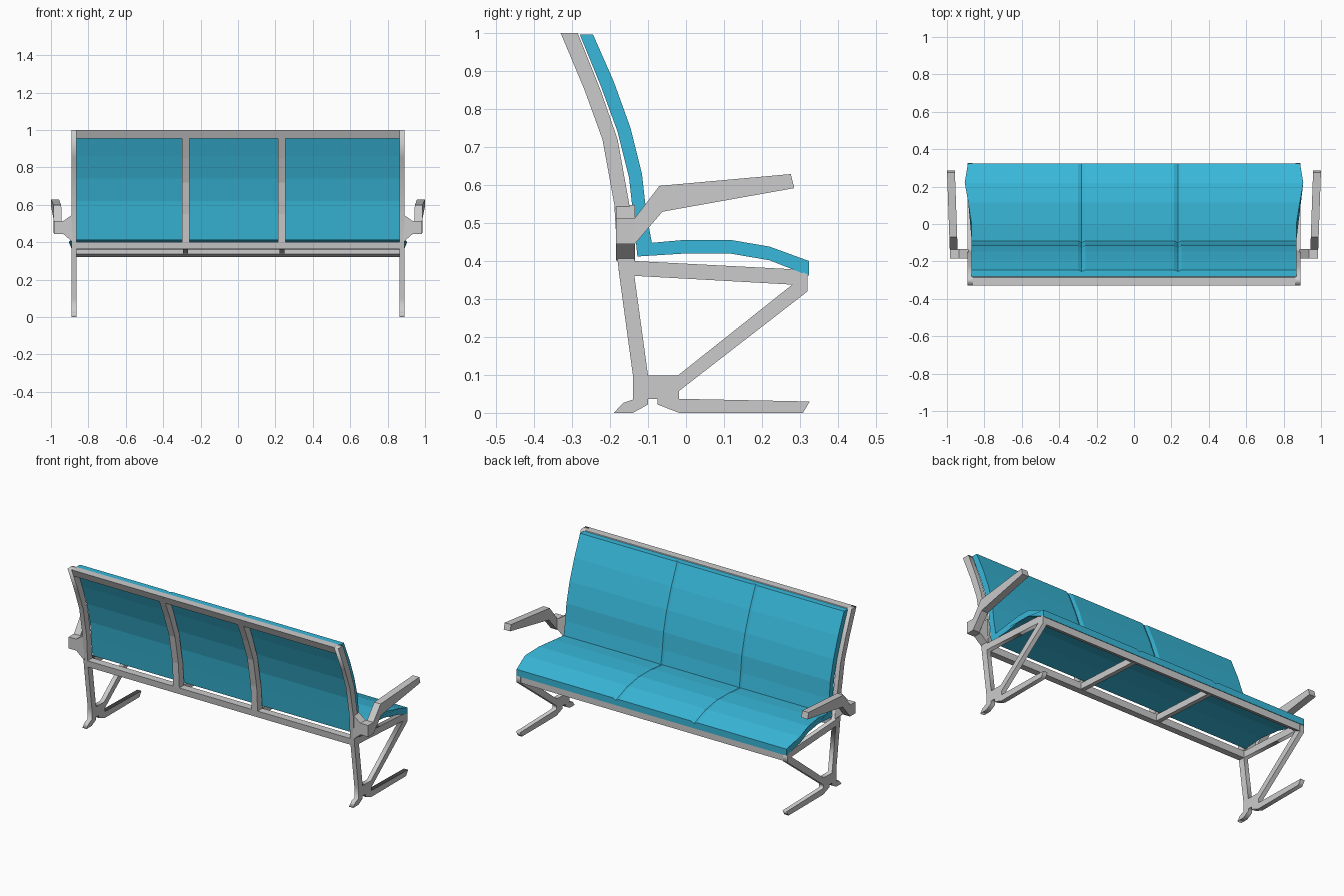
import bpy, bmesh, math

if "Cube" in bpy.data.objects:
    bpy.data.objects.remove(bpy.data.objects["Cube"])

# Profiles are (y, z) points
BACK_REAR = [(-0.18, 0.40), (-0.189, 0.55), (-0.22, 0.72), (-0.267, 0.85), (-0.33, 1.0)]
BACK_FRONT = [(-0.285, 1.0), (-0.225, 0.85), (-0.18, 0.72), (-0.146, 0.53), (-0.135, 0.40)]
RIB_X = (-0.28, 0.235)

paint = bpy.data.materials.new("blue_shell")
paint.diffuse_color = (0.04, 0.48, 0.70, 1)
paint.use_nodes = True
paint.node_tree.nodes["Principled BSDF"].inputs["Base Color"].default_value = paint.diffuse_color


def finish(name, bm, mat=None):
    bmesh.ops.recalc_face_normals(bm, faces=bm.faces[:])
    me = bpy.data.meshes.new(name)
    bm.to_mesh(me)
    bm.free()
    ob = bpy.data.objects.new(name, me)
    bpy.context.collection.objects.link(ob)
    if mat:
        me.materials.append(mat)
    return ob


def loft(name, sections):
    """Closed solid through matching rings of 3D points."""
    bm = bmesh.new()
    rings = [[bm.verts.new(p) for p in s] for s in sections]
    n = len(rings[0])
    for a, b in zip(rings, rings[1:]):
        for i in range(n):
            j = (i + 1) % n
            bm.faces.new((a[i], a[j], b[j], b[i]))
    bm.faces.new(rings[0])
    bm.faces.new(rings[-1][::-1])
    return finish(name, bm)


def prism(name, profile, x0, x1, splay=0.0):
    """Extrude a (y, z) profile along x, optionally leaning outward with y."""
    s = math.copysign(splay, x0)
    return loft(name, [[(x + s * (y + 0.135), y, z) for y, z in profile] for x in (x0, x1)])


def plate(name, loops, x, width):
    """Flat plate in the y-z plane; later loops are holes."""
    cu = bpy.data.curves.new(name, 'CURVE')
    cu.dimensions, cu.fill_mode, cu.extrude = '2D', 'BOTH', width / 2
    for pts in loops:
        sp = cu.splines.new('POLY')
        sp.points.add(len(pts) - 1)
        for p, (y, z) in zip(sp.points, pts):
            p.co = (y, z, 0, 1)
        sp.use_cyclic_u = True
    ob = bpy.data.objects.new(name, cu)
    ob.location.x = x
    ob.rotation_euler = (math.pi / 2, 0, math.pi / 2)
    bpy.context.collection.objects.link(ob)
    bpy.ops.object.select_all(action='DESELECT')
    ob.select_set(True)
    bpy.context.view_layer.objects.active = ob
    bpy.ops.object.convert(target='MESH')


# End frames: upright, seat rail, brace and foot in one plate
outline = BACK_REAR + BACK_FRONT + [
    (0.29, 0.378), (0.32, 0.365), (0.32, 0.32), (-0.018, 0.058), (-0.018, 0.037),
    (0.326, 0.03), (0.308, 0.0), (-0.018, 0.0), (-0.075, 0.022), (-0.075, 0.037),
    (-0.10, 0.037), (-0.10, 0.022), (-0.14, 0.0), (-0.19, 0.0), (-0.166, 0.026),
    (-0.14, 0.035), (-0.14, 0.10), (-0.176, 0.365)]
hole = [(-0.10, 0.098), (-0.136, 0.361), (0.28, 0.338), (-0.022, 0.098)]

arm = [(-0.135, 0.445), (-0.135, 0.513), (-0.07, 0.598), (0.276, 0.629),
       (0.285, 0.592), (-0.062, 0.53)]

for side, s in (("left", -1), ("right", 1)):
    plate(side + "_end_frame", [outline, hole], s * 0.877, 0.027)
    # Armrest and its tapered bracket
    prism(side + "_armrest", arm, s * 0.943, s * 0.985, 0.035)
    bracket = [(0.885, 0.402), (0.935, 0.445), (0.985, 0.445),
               (0.985, 0.513), (0.935, 0.513), (0.885, 0.548)]
    loft(side + "_arm_bracket",
         [[(s * x, y, z) for x, z in bracket] for y in (-0.184, -0.134)])

# Cross bars
W = 0.865
prism("top_bar", [(-0.311, 0.955), (-0.33, 1.0), (-0.285, 1.0), (-0.267, 0.955)], -W, W)
prism("rear_bar", [(-0.176, 0.363), (-0.18, 0.402), (-0.135, 0.402), (-0.136, 0.361)], -W, W)
prism("front_bar", [(0.28, 0.338), (0.28, 0.378), (0.318, 0.366), (0.318, 0.322)], -W, W)

# Intermediate back ribs and seat ribs
for i, x in enumerate(RIB_X):
    prism(f"back_rib_{i}", BACK_REAR + BACK_FRONT, x - 0.02, x + 0.02)
    prism(f"seat_rib_{i}", [(-0.136, 0.362), (-0.136, 0.399), (0.281, 0.377), (0.281, 0.339)],
          x - 0.013, x + 0.013)

# Shell: padded face, rear face and half width at each profile station
face = [(-0.245, 0.997), (-0.19, 0.872), (-0.146, 0.75), (-0.116, 0.63), (-0.105, 0.53),
        (-0.09, 0.448), (0.0, 0.456), (0.115, 0.456), (0.22, 0.438), (0.324, 0.40)]
rear = [(-0.28, 0.997), (-0.224, 0.86), (-0.18, 0.74), (-0.15, 0.62), (-0.139, 0.52),
        (-0.128, 0.412), (0.0, 0.42), (0.115, 0.42), (0.22, 0.402), (0.324, 0.361)]
half = [0.868] * 7 + [0.886, 0.905, 0.888]
groove = 0.25  # share of the thickness cut by the panel grooves

sections = []
cols = [(-1, None)] + [(c, d) for c in RIB_X for d in (-0.02, 0.0, 0.02)] + [(1, None)]
for c, d in cols:
    f = groove if d == 0.0 else 0.0
    xs = [c * h if d is None else c + d for h in half]
    front = [(x, a[0] + (b[0] - a[0]) * f, a[1] + (b[1] - a[1]) * f)
             for x, a, b in zip(xs, face, rear)]
    back = [(x, *b) for x, b in zip(xs, rear)]
    sections.append(front + back[::-1])
shell = loft("seat_and_back_shell", sections)
shell.data.materials.append(paint)
